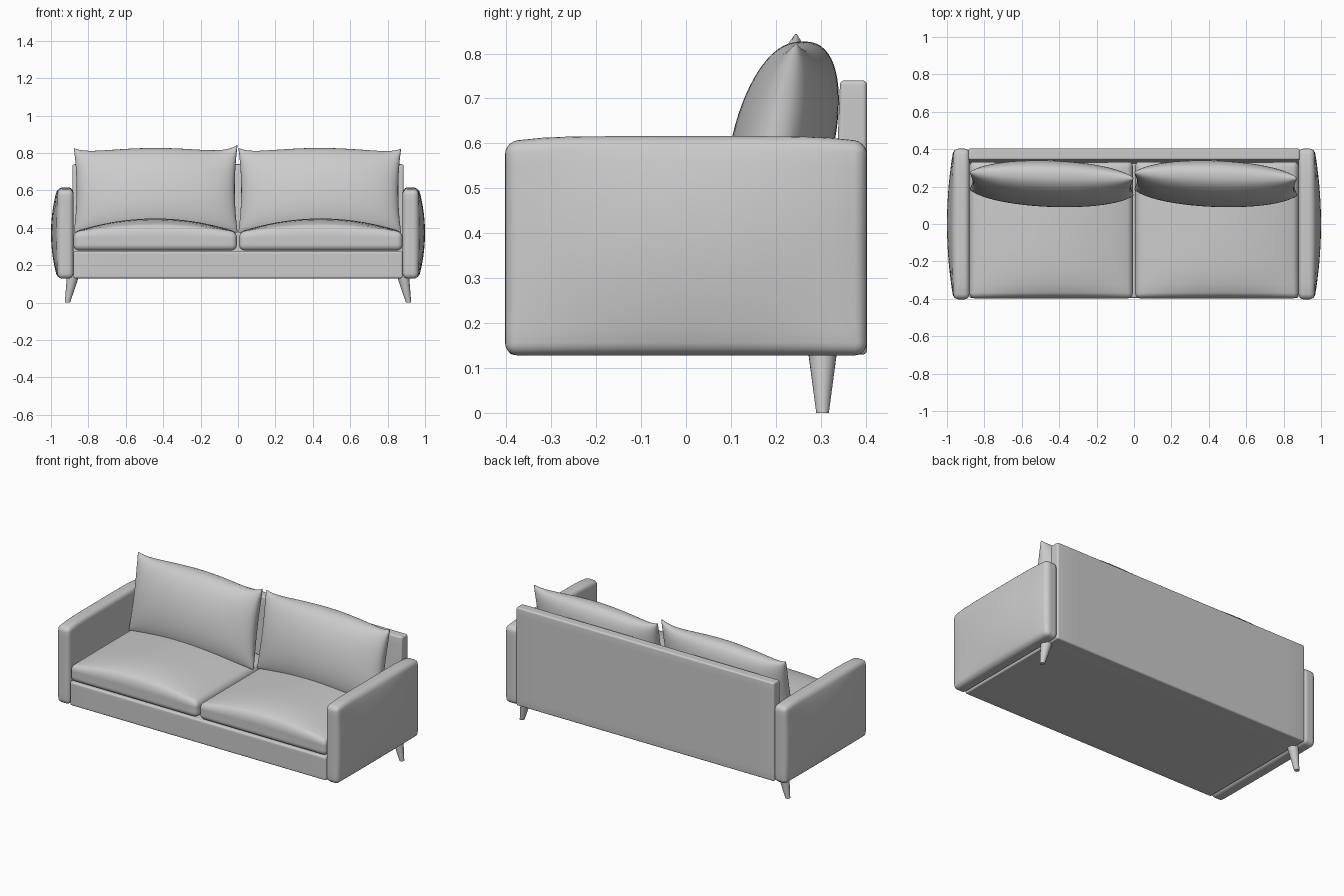
import bpy
import bmesh
import math
from mathutils import Vector

if "Cube" in bpy.data.objects:
    bpy.data.objects.remove(bpy.data.objects["Cube"], do_unlink=True)


def finish(name, bm):
    """Turn a bmesh into a smooth-shaded object that keeps sharp edges."""
    bmesh.ops.recalc_face_normals(bm, faces=bm.faces)
    mesh = bpy.data.meshes.new(name)
    bm.to_mesh(mesh)
    bm.free()
    obj = bpy.data.objects.new(name, mesh)
    bpy.context.collection.objects.link(obj)
    bpy.ops.object.select_all(action='DESELECT')
    obj.select_set(True)
    bpy.context.view_layer.objects.active = obj
    bpy.ops.object.shade_smooth_by_angle(angle=math.radians(40))
    return obj


def soft_box(name, low, high, radius, deform=None, cells=20, rim=3):
    """Rounded box on an even grid; deform(offset, unit) may reshape it."""
    low, high = Vector(low), Vector(high)
    centre, half = (low + high) / 2, (high - low) / 2
    flat = 1 - 2 * rim / cells
    bm = bmesh.new()
    bmesh.ops.create_cube(bm, size=2)
    bmesh.ops.subdivide_edges(bm, edges=bm.edges[:], cuts=cells - 1, use_grid_fill=True)
    for v in bm.verts:
        core, out = Vector(), Vector()
        for i in range(3):
            a, sign = abs(v.co[i]), math.copysign(1, v.co[i])
            core[i] = sign * min(a / flat, 1) * (half[i] - radius)
            out[i] = sign * max(a - flat, 0)
        p = core + out.normalized() * radius
        unit = Vector([p[i] / half[i] for i in range(3)])
        if deform:
            p = deform(p, unit)
        v.co = centre + p
    return finish(name, bm)


def dome(t, power=2):
    return max(0, 1 - abs(t) ** power)


def pillow(name, x0, x1, z0, z1, lift):
    """Two puffed sheets joined along a pinched seam, leaning backwards."""
    bm = bmesh.new()
    cx, hx = (x0 + x1) / 2, (x1 - x0) / 2
    for side in (-1, 1):
        sheet = bmesh.ops.create_grid(bm, x_segments=40, y_segments=32, size=1)
        for vert in sheet["verts"]:
            # Sample more densely close to the seam
            u = math.sin(vert.co.x * math.pi / 2)
            v = math.sin(vert.co.y * math.pi / 2)
            puff = 0.114 * (dome(u) * dome(v)) ** 0.42
            x = cx + hx * u * (1 - 0.035 * dome(v))
            top = z1 + 0.02 * dome(u) ** 2 + 0.02 * abs(u) ** 10 + lift * max(u, 0) ** 6
            z = z0 + (top - z0) * (v + 1) / 2
            y = 0.215 + 0.045 * v - 0.015 * u + side * puff
            vert.co = (x, y, z)
    bmesh.ops.remove_doubles(bm, verts=bm.verts[:], dist=0.0005)
    return finish(name, bm)


# Base and back panel
soft_box("base", (-0.88, -0.395, 0.13), (0.88, 0.36, 0.276), 0.01)


def slope_front(p, unit):
    # Panel thickens towards its foot
    if unit.y < 0:
        p.y -= 0.012 * (1 - unit.z)
    return p


soft_box("back_panel", (-0.885, 0.343, 0.13), (0.885, 0.403, 0.74), 0.01, slope_front)


# Seat cushions with a crowned top
def crown(p, unit):
    if unit.z > 0:
        p.z += unit.z * dome(unit.x) * (0.03 + 0.042 * dome(unit.y, 4))
    return p


for label, x0, x1 in (("right", -0.88, -0.006), ("left", 0.006, 0.88)):
    soft_box(label + "_seat_cushion", (x0, -0.398, 0.279), (x1, 0.335, 0.378), 0.03, crown)

# Back cushions
pillow("right_back_cushion", -0.878, -0.002, 0.375, 0.807, 0.018)
pillow("left_back_cushion", 0.002, 0.872, 0.375, 0.807, -0.004)

# Arms and splayed legs
for label, s in (("right", -1), ("left", 1)):
    def bulge(p, unit, s=s):
        # Outer face swells, top edge falls a little at both ends
        outer = (s * unit.x + 1) / 2
        p.x += s * 0.035 * outer * dome(unit.y) * dome(unit.z)
        p.z -= 0.014 * max(unit.z, 0) * abs(unit.y) ** 6
        return p

    inner, outer = s * 0.88, s * 0.965
    soft_box(label + "_arm", (min(inner, outer), -0.403, 0.128),
             (max(inner, outer), 0.403, 0.616), 0.028, bulge)

    bm = bmesh.new()
    height = 0.15
    bmesh.ops.create_cone(bm, cap_ends=True, segments=24, radius1=0.014,
                          radius2=0.034, depth=height)
    for v in bm.verts:
        z = v.co.z + height / 2
        v.co = (v.co.x + s * (0.912 - 0.21 * z), v.co.y + 0.304, z)
    finish(label + "_rear_leg", bm)
